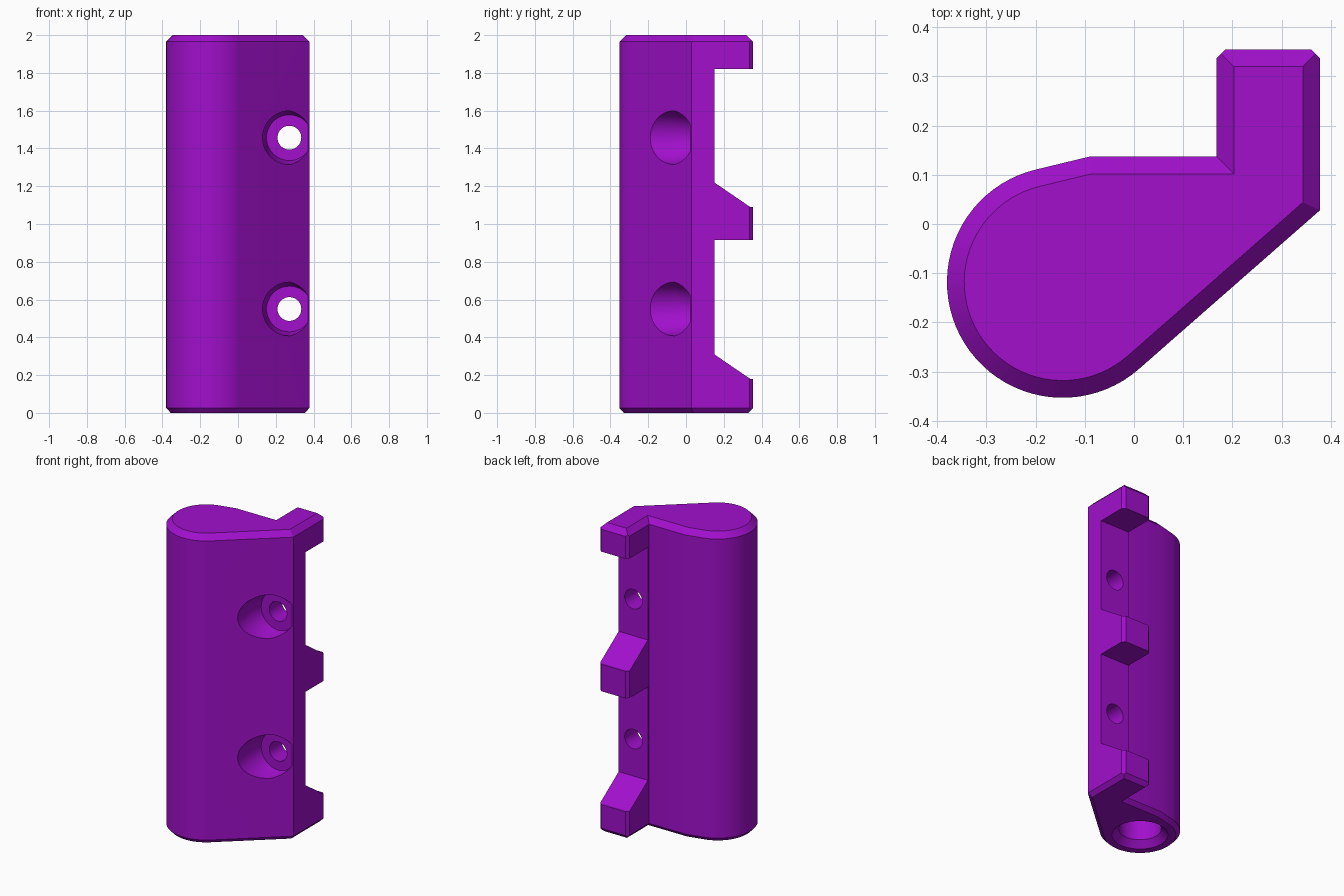
import bpy, bmesh, math
from mathutils import Vector

if "Cube" in bpy.data.objects:
    bpy.data.objects.remove(bpy.data.objects["Cube"])

purple = bpy.data.materials.new("purple")
purple.diffuse_color = (0.355, 0.005, 0.60, 1)
purple.use_nodes = True
purple.node_tree.nodes["Principled BSDF"].inputs["Base Color"].default_value = purple.diffuse_color

CX, CY, R = -0.145, -0.118, 0.235      # barrel axis and radius


def make(name, rings):
    """Solid from matching counter-clockwise rings, listed bottom to top."""
    bm = bmesh.new()
    rows = [[bm.verts.new(p) for p in ring] for ring in rings]
    n = len(rows[0])
    for a, b in zip(rows, rows[1:]):
        for i in range(n):
            j = (i + 1) % n
            bm.faces.new((a[i], a[j], b[j], b[i]))
    bm.faces.new(rows[0][::-1])
    bm.faces.new(rows[-1])
    bmesh.ops.recalc_face_normals(bm, faces=bm.faces)
    me = bpy.data.meshes.new(name)
    bm.to_mesh(me)
    bm.free()
    me.materials.append(purple)
    ob = bpy.data.objects.new(name, me)
    bpy.context.collection.objects.link(ob)
    return ob


def inset(pts, d):
    """Move every side of a counter-clockwise outline inwards by d."""
    out = []
    for i, p in enumerate(pts):
        e1 = (p - pts[i - 1]).normalized()
        e2 = (pts[(i + 1) % len(pts)] - p).normalized()
        n1, n2 = Vector((-e1.y, e1.x)), Vector((-e2.y, e2.x))
        out.append(p + (n1 + n2) * d / (1 + n1.dot(n2)))
    return out


def lathe(name, profile, axis, origin, seg=48):
    """Revolved solid from (radius, distance along axis) pairs."""
    rings = []
    for r, h in profile:
        ring = []
        for i in range(seg):
            a = 2 * math.pi * i / seg
            u, v = r * math.cos(a), r * math.sin(a)
            o = (u, h, v) if axis == "y" else (u, v, h)
            ring.append(Vector(o) + Vector(origin))
        rings.append(ring)
    return make(name, rings)


def cut(body, cutter):
    cutter.hide_render = True
    mod = body.modifiers.new("cut", "BOOLEAN")
    mod.operation, mod.solver, mod.object = "DIFFERENCE", "EXACT", cutter
    bpy.context.view_layer.objects.active = body
    bpy.ops.object.modifier_apply(modifier=mod.name)
    bpy.data.objects.remove(cutter)


# Hinge leaf: round barrel blending into a flange, chamfered at both ends
outline = [Vector(p) for p in ((0.378, 0.028), (0.378, 0.355), (0.168, 0.355),
                               (0.168, 0.137), (-0.09, 0.137))]
N = 44
for i in range(N + 1):
    a = math.radians(103 + (311.25 - 103) * i / N)
    outline.append(Vector((CX + R * math.cos(a), CY + R * math.sin(a))))

rings = []
for z, d in ((0, 0.024), (0.026, 0), (1.965, 0), (2, 0.035)):
    rings.append([(p.x, p.y, z) for p in inset(outline, d)])
leaf = make("hinge_leaf", rings)

# Small vertical chamfers on the rear corners of the teeth
c = 0.018
for x, s in ((0.378, -1), (0.168, 1)):
    tri = [(x + s * c * 2, 0.355 + c), (x - s * c, 0.355 + c), (x - s * c, 0.355 - c * 2)]
    cut(leaf, make("corner_cutter", [[(px, py, z) for px, py in tri] for z in (-0.1, 2.1)]))

# Notches between the teeth, with sloped tooth tops
for bottom, top in ((0.31, 0.915), (1.22, 1.82)):
    side = [(0.15, bottom), (0.34, bottom - 0.13), (0.45, bottom - 0.13), (0.45, top), (0.15, top)]
    cut(leaf, make("notch_cutter", [[(x, y, z) for y, z in side] for x in (0.1, 0.5)]))

# Screw holes with wide pockets opening on the sloped front
for z in (0.55, 1.457):
    cut(leaf, lathe("screw_cutter", [(0.142, -0.5), (0.142, -0.06), (0.121, 0.022),
                                     (0.063, 0.022), (0.063, 0.4)], "y", (0.272, 0, z)))

# Blind pin bore with a chamfered mouth
cut(leaf, lathe("pin_cutter", [(0.185, -0.02), (0.165, 0), (0.125, 0.04), (0.125, 1.0)],
                "z", (CX, CY, 0)))

bpy.ops.object.select_all(action="DESELECT")
leaf.select_set(True)
bpy.context.view_layer.objects.active = leaf
bpy.ops.object.shade_smooth_by_angle(angle=math.radians(20))
